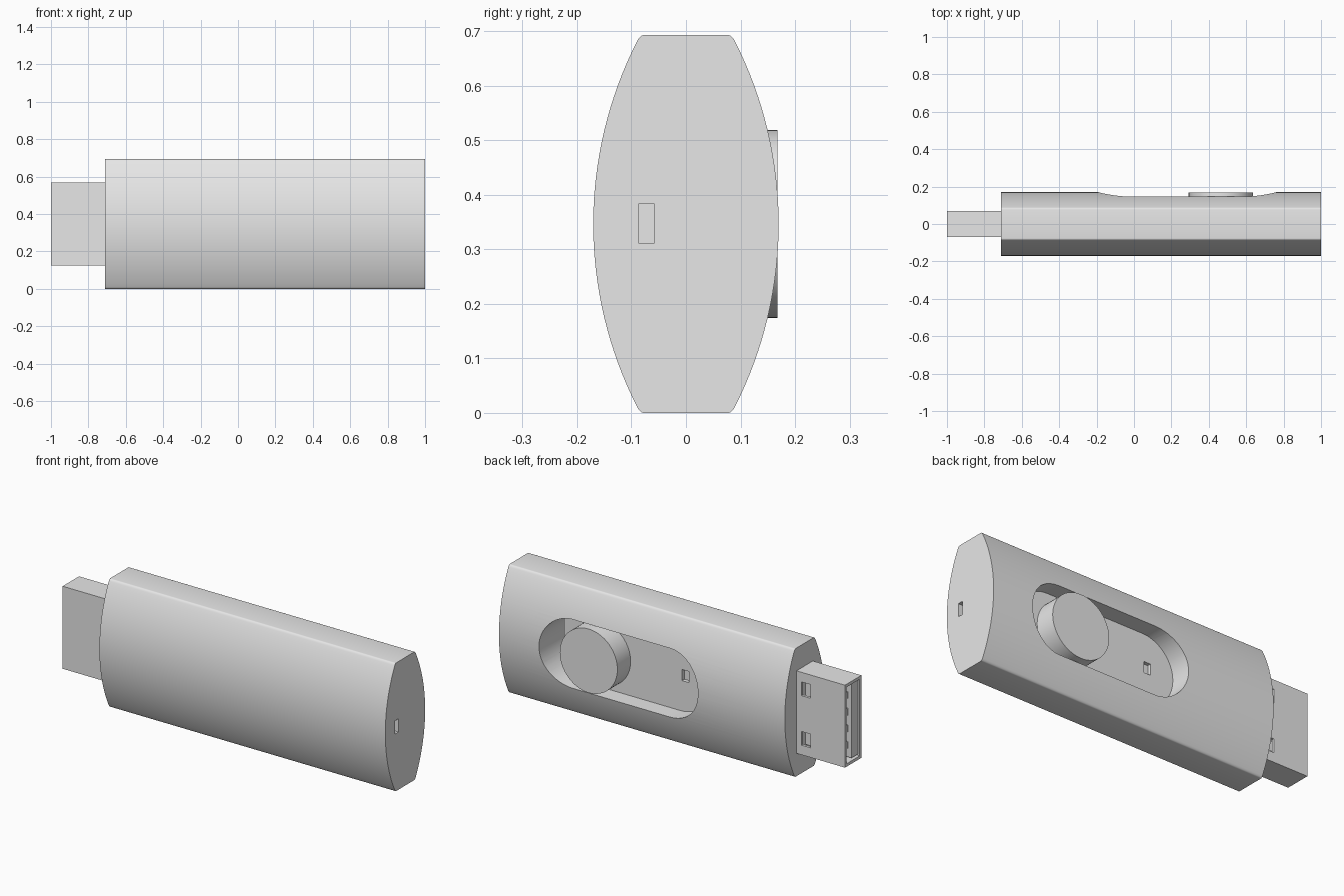
import bpy, bmesh, math
from mathutils import Vector

cube = bpy.data.objects.get("Cube")
if cube:
    bpy.data.objects.remove(cube, do_unlink=True)

MID = 0.3465  # height of the long axis

grey = bpy.data.materials.new("light_grey")
grey.use_nodes = True
grey.diffuse_color = (0.8, 0.8, 0.8, 1)
grey.node_tree.nodes["Principled BSDF"].inputs["Base Color"].default_value = (0.8, 0.8, 0.8, 1)


def prism(name, outline, axis, start, end):
    """Extrude a closed 2D outline along x (points are y, z) or y (points are x, z)."""
    place = (lambda p, d: (d, p[0], p[1])) if axis == "x" else (lambda p, d: (p[0], d, p[1]))
    bm = bmesh.new()
    face = bm.faces.new([bm.verts.new(place(p, start)) for p in outline])
    grown = bmesh.ops.extrude_face_region(bm, geom=[face])["geom"]
    shift = Vector(place((0, 0), end - start))
    bmesh.ops.translate(bm, vec=shift, verts=[g for g in grown if isinstance(g, bmesh.types.BMVert)])
    bmesh.ops.recalc_face_normals(bm, faces=bm.faces)
    mesh = bpy.data.meshes.new(name)
    bm.to_mesh(mesh)
    bm.free()
    mesh.materials.append(grey)
    obj = bpy.data.objects.new(name, mesh)
    bpy.context.collection.objects.link(obj)
    return obj


def box(name, x, y, z):
    outline = [(x[0], z[0]), (x[1], z[0]), (x[1], z[1]), (x[0], z[1])]
    return prism(name, outline, "y", y[0], y[1])


def activate(obj):
    bpy.ops.object.select_all(action="DESELECT")
    obj.select_set(True)
    bpy.context.view_layer.objects.active = obj


def cut(obj, cutter):
    cutter.hide_render = True
    activate(obj)
    mod = obj.modifiers.new("cut", "BOOLEAN")
    mod.operation = "DIFFERENCE"
    mod.solver = "EXACT"
    mod.object = cutter
    bpy.ops.object.modifier_apply(modifier=mod.name)
    bpy.data.objects.remove(cutter, do_unlink=True)


def smooth(obj):
    activate(obj)
    bpy.ops.object.shade_smooth_by_angle(angle=math.radians(30))


def arc(cx, cz, r, start, end, n):
    angles = [math.radians(start + (end - start) * i / n) for i in range(n + 1)]
    return [(cx + r * math.cos(a), cz + r * math.sin(a)) for a in angles]


# Lens-shaped casing with softened corners
R = 0.741
side = arc(0.17 - R, 0, R, -26.9, 26.9, 32)
tip, control, flat = Vector(side[-1]), Vector((0.084, MID)), Vector((0.077, MID))
corner = []
for i in range(1, 6):
    t = i / 5
    corner.append(tuple(tip * (1 - t) ** 2 + control * 2 * t * (1 - t) + flat * t * t))
half = [(y, -z) for y, z in reversed(corner)] + side + corner
profile = half + [(-y, -z) for y, z in half]
casing = prism("casing", [(y, z + MID) for y, z in profile], "x", -0.71, 1.0)

# Rounded slider slot in the back, and a small slit in the end cap
slot = arc(0.575, MID, 0.186, -90, 90, 32) + arc(-0.005, MID, 0.186, 90, 270, 32)
cut(casing, prism("slot_cutter", slot, "y", -0.05, 0.3))
cut(casing, box("slit_cutter", (0.97, 1.1), (-0.087, -0.058), (0.312, 0.383)))
smooth(casing)

# Sled visible at the bottom of the slot, with a small notch
sled = box("sled", (-0.25, 0.69), (-0.06, 0.055), (MID - 0.2, MID + 0.2))
cut(sled, box("notch_cutter", (-0.055, -0.015), (0.035, 0.1), (0.325, 0.385)))

# Round thumb button on the sled
knob = prism("thumb_button", arc(0.465, MID, 0.1725, 0, 354.375, 63), "y", 0.03, 0.168)
smooth(knob)

# Hollow plug shell with two latch windows
plug = box("plug_shell", (-1.0, -0.69), (-0.07, 0.07), (MID - 0.223, MID + 0.223))
cut(plug, box("mouth_cutter", (-1.1, -0.715), (-0.056, 0.056), (MID - 0.207, MID + 0.207)))
for s in (-1, 1):
    z = MID + s * 0.134
    cut(plug, box("window_cutter", (-0.795, -0.74), (0.03, 0.1), (z - 0.037, z + 0.037)))

# Contact tongue and its four contacts
box("contact_tongue", (-0.99, -0.7), (-0.06, 0.0), (MID - 0.2, MID + 0.2))
for i in range(4):
    z = MID + (i - 1.5) * 0.09
    box("contact_%d" % (i + 1), (-0.97, -0.75), (-0.002, 0.005), (z - 0.018, z + 0.018))
